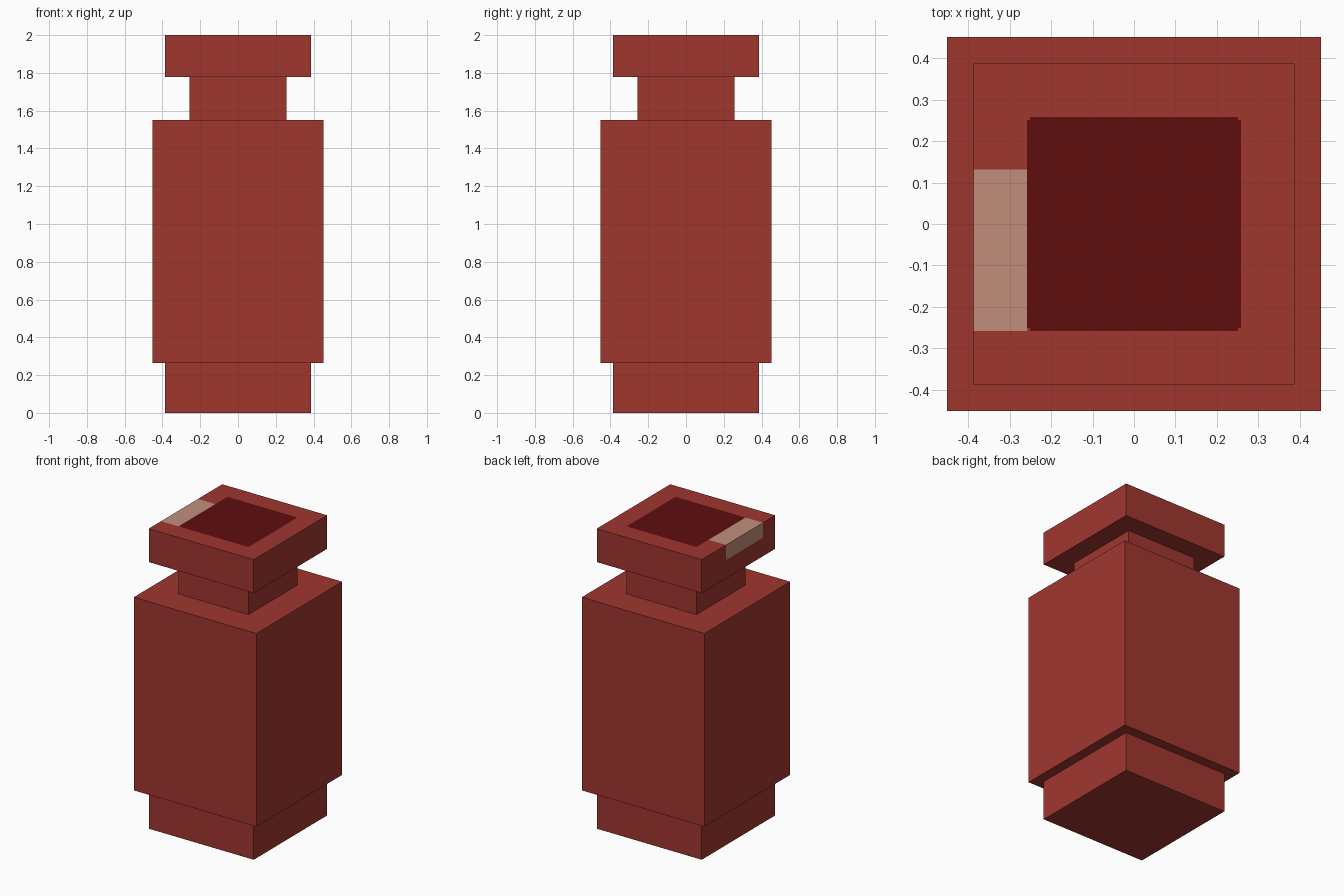
import bpy, bmesh
from mathutils import Vector

if "Cube" in bpy.data.objects:
    bpy.data.objects.remove(bpy.data.objects["Cube"])


def material(name, srgb):
    lin = [((c / 255 + 0.055) / 1.055) ** 2.4 for c in srgb]
    m = bpy.data.materials.new(name)
    m.diffuse_color = (*lin, 1.0)
    m.use_nodes = True
    m.node_tree.nodes["Principled BSDF"].inputs["Base Color"].default_value = m.diffuse_color
    return m


RED = material("brick red", (160, 54, 47))
DARK = material("dark maroon", (94, 13, 14))
TAN = material("tan", (193, 143, 123))


def block(name, half, z0, z1):
    """Square block centred on the z axis."""
    bpy.ops.mesh.primitive_cube_add(size=1, location=(0, 0, 0))
    ob = bpy.context.object
    ob.name = name
    for v in ob.data.vertices:
        v.co = Vector((v.co.x * 2 * half, v.co.y * 2 * half,
                       z1 if v.co.z > 0 else z0))
    ob.data.materials.append(RED)
    return ob


# Stacked body
block("base", 0.387, 0.0, 0.263)
block("body", 0.452, 0.263, 1.55)
block("neck", 0.258, 1.55, 1.777)
cap = block("cap", 0.387, 1.777, 2.0)
cap.data.materials.append(DARK)
cap.data.materials.append(TAN)

# Cut the cap along the borders of its painted areas
OUT, INN = 0.258, 0.251   # opening half width, and inside its corner notches
bm = bmesh.new()
bm.from_mesh(cap.data)
cuts = [((s * d, 0, 0), (1, 0, 0)) for s in (-1, 1) for d in (OUT, INN)]
cuts += [((0, s * d, 0), (0, 1, 0)) for s in (-1, 1) for d in (OUT, INN)]
cuts += [((0, 0.131, 0), (0, 1, 0)), ((0, 0, 1.9), (0, 0, 1))]
for co, no in cuts:
    bmesh.ops.bisect_plane(bm, geom=bm.verts[:] + bm.edges[:] + bm.faces[:],
                           plane_co=co, plane_no=no)

# Dark opening on top, tan label folded over the left edge
for f in bm.faces:
    c = f.calc_center_median()
    ax, ay = abs(c.x), abs(c.y)
    top = f.normal.z > 0.5
    left = f.normal.x < -0.5 and c.z > 1.9
    if top and max(ax, ay) < OUT and min(ax, ay) < INN:
        f.material_index = 1
    elif (left or (top and c.x < -OUT)) and -OUT < c.y < 0.131:
        f.material_index = 2
bm.to_mesh(cap.data)
bm.free()
